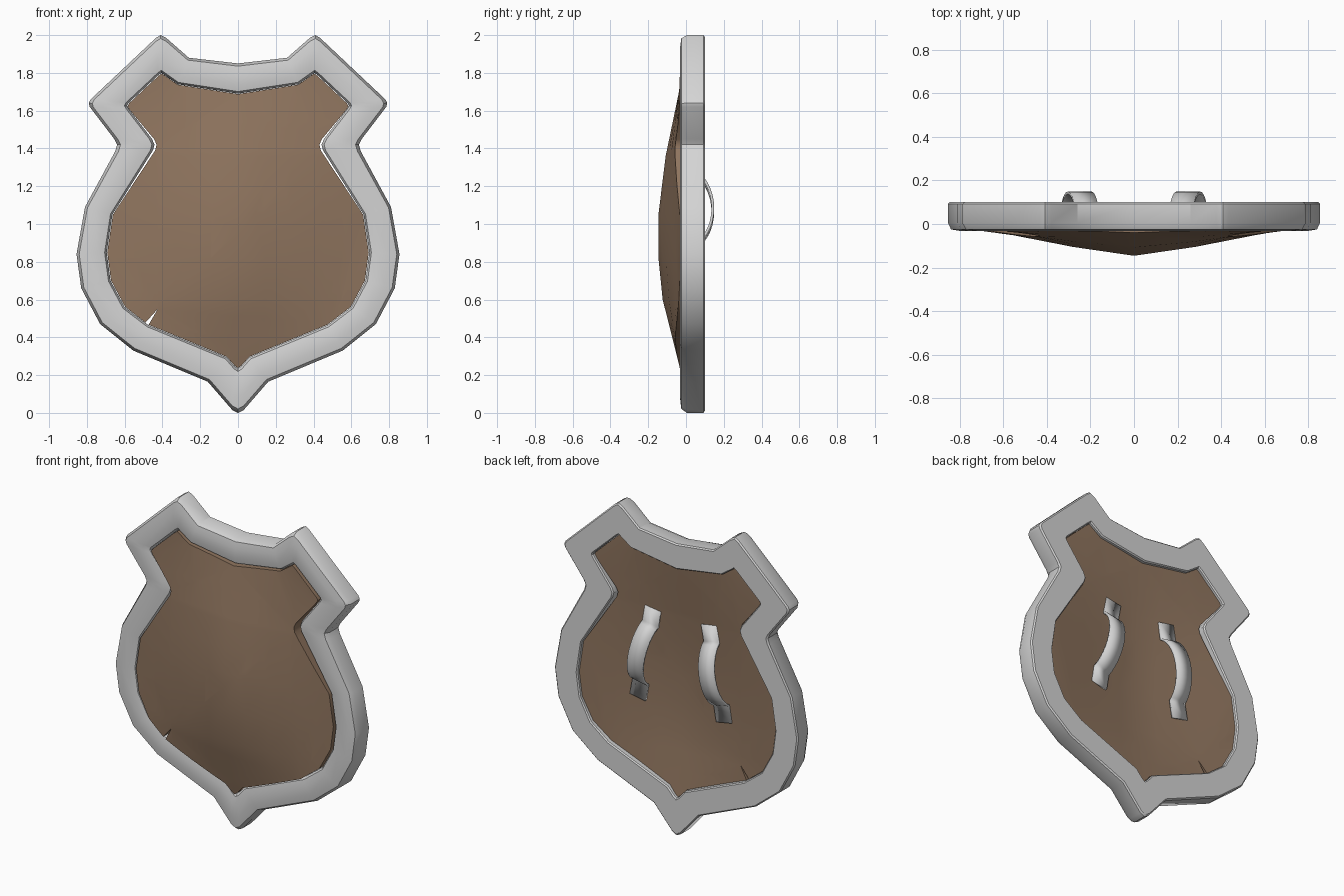
import bpy, bmesh, math
from mathutils import Vector

if "Cube" in bpy.data.objects:
    bpy.data.objects.remove(bpy.data.objects["Cube"])


def material(name, rgb):
    m = bpy.data.materials.new(name)
    m.diffuse_color = (*rgb, 1)
    m.use_nodes = True
    m.node_tree.nodes["Principled BSDF"].inputs["Base Color"].default_value = m.diffuse_color
    return m


steel = material("light_grey_metal", (0.66, 0.66, 0.66))
wood = material("brown_wood", (0.28, 0.18, 0.115))


def finish(bm, name, mat, angle):
    bmesh.ops.recalc_face_normals(bm, faces=bm.faces[:])
    me = bpy.data.meshes.new(name)
    bm.to_mesh(me)
    bm.free()
    me.materials.append(mat)
    ob = bpy.data.objects.new(name, me)
    bpy.context.collection.objects.link(ob)
    bpy.ops.object.select_all(action='DESELECT')
    ob.select_set(True)
    bpy.context.view_layer.objects.active = ob
    bpy.ops.object.shade_smooth_by_angle(angle=math.radians(angle))
    return ob


def interp(table, v):
    if v <= table[0][0]:
        return table[0][1]
    for (a, fa), (b, fb) in zip(table, table[1:]):
        if v <= b:
            return fa + (fb - fa) * (v - a) / (b - a)
    return table[-1][1]


# Right half of the outline: outer x, z and matching inner x, z
HALF = [
    (0, 1.85, 0, 1.69), (.26, 1.88, .32, 1.74), (.38, 1.985, .385, 1.785),
    (.41, 2.0, .405, 1.80), (.435, 1.985, .425, 1.785), (.78, 1.66, .58, 1.64),
    (.79, 1.64, .587, 1.625), (.785, 1.62, .575, 1.605),
    (.655, 1.45, .455, 1.45), (.64, 1.42, .442, 1.42), (.65, 1.385, .45, 1.39),
    (.81, 1.09, .665, 1.05), (.855, .84, .695, .85), (.83, .66, .675, .70),
    (.73, .47, .60, .56), (.555, .33, .475, .465), (.16, .165, .06, .295),
    (.03, .015, .02, .25), (0, 0, 0, .235)]
LOOP = HALF + [(-a, b, -c, d) for a, b, c, d in HALF[-2:0:-1]]

# Frame: cross-section swept between the outer and inner outline
SECTION = [(0, .092), (.05, .10), (.96, .10), (1, .092), (1, -.005), (.93, -.025),
           (.7, -.032), (.35, -.032), (.09, -.025), (0, .005)]
bm = bmesh.new()
rings = []
for ox, oz, ix, iz in LOOP:
    rings.append([bm.verts.new((ox + (ix - ox) * t, y, oz + (iz - oz) * t))
                  for t, y in SECTION])
n, k = len(rings), len(SECTION)
for i in range(n):
    a, b = rings[i], rings[(i + 1) % n]
    for j in range(k):
        bm.faces.new((a[j], a[(j + 1) % k], b[(j + 1) % k], b[j]))
finish(bm, "frame", steel, 34)

# Panel: domed board filling the frame, with a small crack at lower left
GX = [(0, 1), (.28, .64), (.65, 0)]
GZ = [(.24, 0), (.6, .8), (.82, 1), (1.05, 1), (1.36, .66), (1.72, 0)]


def dome(x, z):
    return interp(GX, abs(x)) * interp(GZ, z)


outline = []
for _, _, x, z in LOOP:
    s = .975 if 1.38 < z < 1.46 else .996
    outline.append((x * s, 1 + (z - 1) * .997))
    if x == -.475:
        outline += [(-.425, .55), (-.49, .478)]
bm = bmesh.new()
face = bm.faces.new([bm.verts.new((x, 0, z)) for x, z in outline])
bm.normal_update()
bmesh.ops.triangulate(bm, faces=[face])
cuts = [((x, 0, 0), (1, 0, 0)) for x in (-.55, -.42, -.28, -.14, 0, .14, .28, .42, .55)]
cuts += [((0, 0, z), (0, 0, 1)) for z in (.42, .6, .82, 1.05, 1.2, 1.36, 1.54)]
for co, no in cuts:
    bmesh.ops.bisect_plane(bm, geom=bm.verts[:] + bm.edges[:] + bm.faces[:],
                           plane_co=co, plane_no=no, dist=1e-5)
ext = bmesh.ops.extrude_face_region(bm, geom=bm.faces[:])
back = {e for e in ext["geom"] if isinstance(e, bmesh.types.BMVert)}
for v in bm.verts:
    d = dome(v.co.x, v.co.z)
    v.co.y = .08 - .065 * d if v in back else -.033 - .113 * d
finish(bm, "panel", wood, 40)

# Straps: arched bands with flat end pads, splayed toward the bottom
BASE, RISE, SPAN = .047, .095, .195
arc = [(-SPAN * math.cos(math.pi * (i + 2) / 18) / math.cos(math.pi / 9),
        BASE + RISE * (math.sin(math.pi * (i + 2) / 18) - .342) / .658) for i in range(15)]
PATH = [(-.30, BASE)] + arc + [(.30, BASE)]
for side, name in ((1, "strap_left"), (-1, "strap_right")):
    bm = bmesh.new()
    along = Vector((-side * .18, 0, 1)).normalized()
    across = Vector((along.z, 0, -along.x))
    mid = Vector((side * .25, 0, 1.075))
    rows = []
    for s, y in PATH:
        c = mid + along * s + Vector((0, y, 0))
        rows.append([bm.verts.new(c + across * w) for w in (-.055, .055)])
    for a, b in zip(rows, rows[1:]):
        bm.faces.new((a[0], a[1], b[1], b[0]))
    ob = finish(bm, name, steel, 20)
    mod = ob.modifiers.new("thickness", 'SOLIDIFY')
    mod.thickness = .014
    mod.offset = 0
